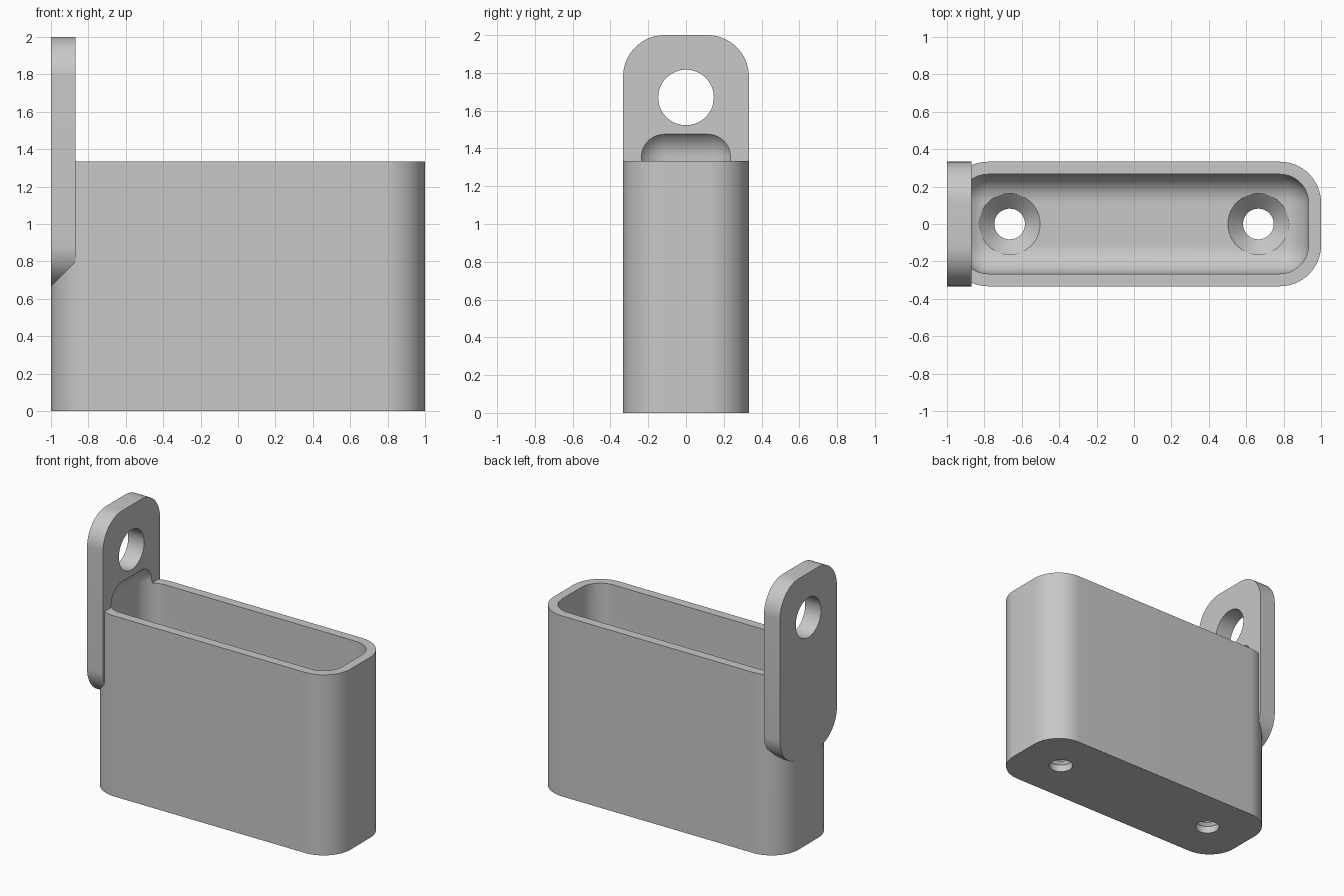
import bpy, bmesh
from math import sin, cos, pi
from mathutils import Matrix, Vector

if "Cube" in bpy.data.objects:
    bpy.data.objects.remove(bpy.data.objects["Cube"])

HALF_Y, CORNER = 0.333, 0.22      # outer half width and corner radius
WALL, FLOOR = 0.067, 0.133
BOX_TOP, TAB_THICK = 1.333, 0.13

grey = bpy.data.materials.new("light_grey")
grey.use_nodes = True
grey.diffuse_color = (0.58, 0.58, 0.58, 1)
grey.node_tree.nodes["Principled BSDF"].inputs["Base Color"].default_value = grey.diffuse_color


def outline(hx, hy, r, steps=16):
    """Rounded rectangle; a circle when hx = hy = r."""
    pts = []
    for k, (sx, sy) in enumerate([(1, 1), (-1, 1), (-1, -1), (1, -1)]):
        for i in range(steps + 1):
            a = (k + i / steps) * pi / 2
            p = Vector((sx * (hx - r) + r * cos(a), sy * (hy - r) + r * sin(a)))
            if not pts or (p - pts[-1]).length > 1e-5:
                pts.append(p)
    if (pts[0] - pts[-1]).length < 1e-5:
        pts.pop()
    return pts


def add_object(name, bm):
    bmesh.ops.recalc_face_normals(bm, faces=bm.faces)
    mesh = bpy.data.meshes.new(name)
    bm.to_mesh(mesh)
    bm.free()
    mesh.materials.append(grey)
    obj = bpy.data.objects.new(name, mesh)
    bpy.context.collection.objects.link(obj)
    return obj


def loft(name, sections, matrix):
    """Solid through (outline, height) sections, placed by a matrix."""
    bm = bmesh.new()
    rings = [[bm.verts.new(matrix @ Vector((p.x, p.y, h))) for p in pts]
             for pts, h in sections]
    for a, b in zip(rings, rings[1:]):
        n = len(a)
        for i in range(n):
            j = (i + 1) % n
            bm.faces.new((a[i], a[j], b[j], b[i]))
    bm.faces.new(rings[0][::-1])
    bm.faces.new(rings[-1])
    return add_object(name, bm)


def combine(target, other, operation):
    """Apply a boolean and drop the helper."""
    mod = target.modifiers.new("combine", "BOOLEAN")
    mod.operation, mod.object, mod.solver = operation, other, "EXACT"
    bpy.ops.object.select_all(action="DESELECT")
    bpy.context.view_layer.objects.active = target
    target.select_set(True)
    bpy.ops.object.modifier_apply(modifier=mod.name)
    bpy.data.objects.remove(other)


# Outer box
shape = outline(1, HALF_Y, CORNER)
holder = loft("wall_holder", [(shape, 0), (shape, BOX_TOP)], Matrix())

# Upright hanging tab: local x -> y, local y -> z, local z -> x
upright = Matrix(((0, 0, 1, -1), (1, 0, 0, 0), (0, 1, 0, BOX_TOP), (0, 0, 0, 1)))
shape = outline(HALF_Y, 0.667, CORNER)
combine(holder, loft("hanging_tab", [(shape, 0), (shape, TAB_THICK)], upright), "UNION")

# Cavity with rounded floor and a rounded recess running up into the tab
cavity_top = 1.505
bm = bmesh.new()
bmesh.ops.create_cube(bm, size=1)
bmesh.ops.scale(bm, verts=bm.verts, vec=(2 - 2 * WALL, 2 * (HALF_Y - WALL), cavity_top - FLOOR))
bmesh.ops.translate(bm, verts=bm.verts, vec=(0, 0, (cavity_top + FLOOR) / 2))
bmesh.ops.bevel(bm, geom=bm.edges[:], offset=CORNER - WALL, segments=14,
                profile=0.5, affect="EDGES")
combine(holder, add_object("cavity_cutter", bm), "DIFFERENCE")

# Hanging hole through the tab
ring = outline(0.147, 0.147, 0.147)
upright[2][3] = 1.67
combine(holder, loft("tab_hole_cutter", [(ring, -0.1), (ring, 0.3)], upright), "DIFFERENCE")

# Two countersunk screw holes in the floor
small, large = (outline(r, r, r) for r in (0.082, 0.163))
for x in (-0.665, 0.665):
    cutter = loft("screw_hole_cutter",
                  [(small, -0.1), (small, 0.052), (large, FLOOR), (large, 0.3)],
                  Matrix.Translation((x, 0, 0)))
    combine(holder, cutter, "DIFFERENCE")

bpy.ops.object.shade_smooth_by_angle(angle=pi / 6)
